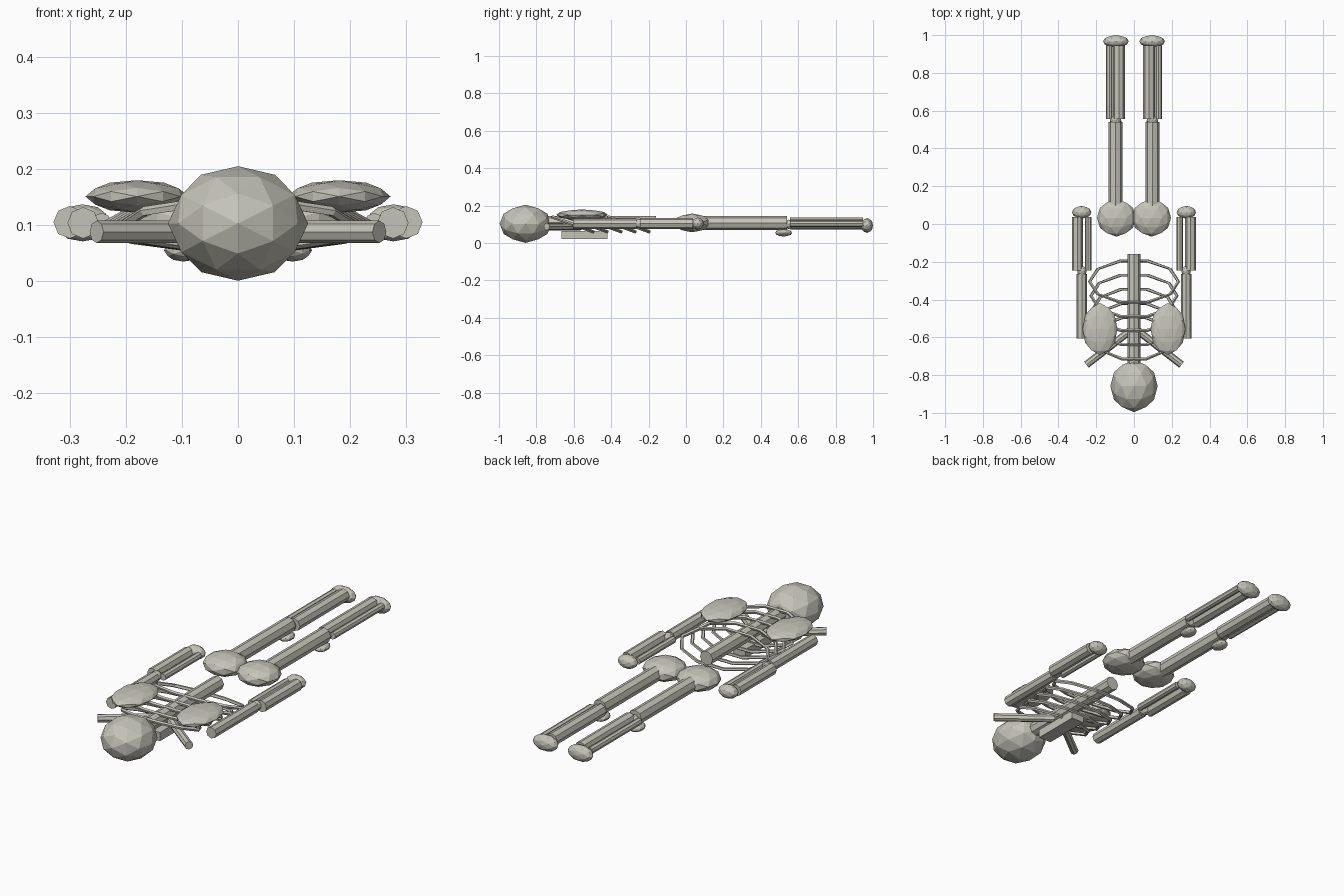
import bpy, bmesh, math
from mathutils import Vector, Matrix

if "Cube" in bpy.data.objects:
    bpy.data.objects.remove(bpy.data.objects["Cube"])

bone = bpy.data.materials.new("bone_grey")
bone.diffuse_color = (0.56, 0.55, 0.48, 1)
bone.use_nodes = True
bone.node_tree.nodes["Principled BSDF"].inputs["Base Color"].default_value = bone.diffuse_color


def finish(bm, name):
    bmesh.ops.recalc_face_normals(bm, faces=bm.faces[:])
    me = bpy.data.meshes.new(name)
    bm.to_mesh(me)
    bm.free()
    me.materials.append(bone)
    ob = bpy.data.objects.new(name, me)
    bpy.context.collection.objects.link(ob)
    return ob


# 42-point faceted ball, symmetric about every axis plane
PHI = (1 + 5 ** 0.5) / 2
corners = []
for a in (-1, 1):
    for b in (-PHI, PHI):
        corners += [Vector(v).normalized() for v in ((a, 0, b), (b, a, 0), (0, b, a))]
ball_points = list(corners)
for i, p in enumerate(corners):
    for q in corners[i + 1:]:
        if (p - q).length < 1.1:
            ball_points.append((p + q).normalized())


def ball(name, c, r):
    bm = bmesh.new()
    for p in ball_points:
        bm.verts.new(p)
    bmesh.ops.convex_hull(bm, input=bm.verts[:])
    for v in bm.verts:
        v.co = Vector([c[k] + v.co[k] * r[k] for k in range(3)])
    return finish(bm, name)


def rod(name, a, b, r):
    a, b = Vector(a), Vector(b)
    d = b - a
    m = Matrix.Translation((a + b) / 2) @ d.to_track_quat('Z', 'Y').to_matrix().to_4x4()
    bm = bmesh.new()
    bmesh.ops.create_cone(bm, cap_ends=True, segments=8, radius1=r, radius2=r,
                          depth=d.length, matrix=m)
    return finish(bm, name)


def rib(name, cy, rx, ry, rz, cz, t, n=10, k=5):
    # slanted closed hoop: low (chest) side lies nearer the feet
    bm = bmesh.new()
    rings = []
    for i in range(n):
        a = 2 * math.pi * (i + 0.5) / n + math.pi / 2
        out = Vector((rx * math.cos(a), ry * math.sin(a), -rz * math.sin(a)))
        side = Vector((0, rz, ry)).normalized()
        o = out.normalized()
        rings.append([bm.verts.new(Vector((0, cy, cz)) + out
                      + t * (o * math.cos(2 * math.pi * j / k) + side * math.sin(2 * math.pi * j / k)))
                      for j in range(k)])
    for i in range(n):
        p, q = rings[i], rings[(i + 1) % n]
        for j in range(k):
            bm.faces.new((p[j], p[(j + 1) % k], q[(j + 1) % k], q[j]))
    return finish(bm, name)


# head, spine, breastbone
ball("skull", (0, -0.858, 0.103), (0.125, 0.138, 0.102))
rod("spine", (0, -0.75, 0.11), (0, -0.16, 0.11), 0.035)
bm = bmesh.new()
bmesh.ops.create_cube(bm, size=1, matrix=Matrix.Translation((0, -0.542, 0.042))
                      @ Matrix.Diagonal((0.07, 0.245, 0.043, 1)))
finish(bm, "breastbone")

# rib hoops
for i in range(5):
    f = i / 4
    rib("rib_%d" % (i + 1), -0.305 - 0.3 * f, 0.235 - 0.03 * f, 0.115, 0.042, 0.1, 0.009)

# paired parts
for s, side in ((-1, "left"), (1, "right")):
    def P(x, y, z):
        return (s * x, y, z)
    ball("shoulder_blade_" + side, P(0.18, -0.556, 0.151), (0.092, 0.138, 0.029))
    rod("collar_bone_" + side, P(0.02, -0.565, 0.088), P(0.252, -0.745, 0.088), 0.02)
    rod("upper_arm_" + side, P(0.276, -0.605, 0.104), P(0.276, -0.265, 0.104), 0.028)
    ball("elbow_" + side, P(0.276, -0.25, 0.104), (0.025, 0.028, 0.025))
    rod("forearm_outer_" + side, P(0.3, -0.245, 0.105), P(0.3, 0.037, 0.105), 0.029)
    rod("forearm_inner_" + side, P(0.243, -0.245, 0.105), P(0.243, 0.037, 0.105), 0.017)
    ball("hand_" + side, P(0.277, 0.062, 0.104), (0.051, 0.034, 0.033))
    ball("hip_" + side, P(0.093, 0.033, 0.108), (0.103, 0.1, 0.05))
    rod("thigh_" + side, P(0.097, 0.06, 0.107), P(0.097, 0.54, 0.107), 0.037)
    ball("kneecap_" + side, P(0.097, 0.522, 0.055), (0.035, 0.045, 0.02))
    ball("knee_" + side, P(0.097, 0.55, 0.1), (0.03, 0.025, 0.025))
    rod("shin_" + side, P(0.08, 0.556, 0.104), P(0.08, 0.945, 0.104), 0.032)
    rod("calf_bone_" + side, P(0.131, 0.556, 0.104), P(0.131, 0.945, 0.104), 0.017)
    ball("foot_" + side, P(0.096, 0.967, 0.094), (0.068, 0.033, 0.04))
